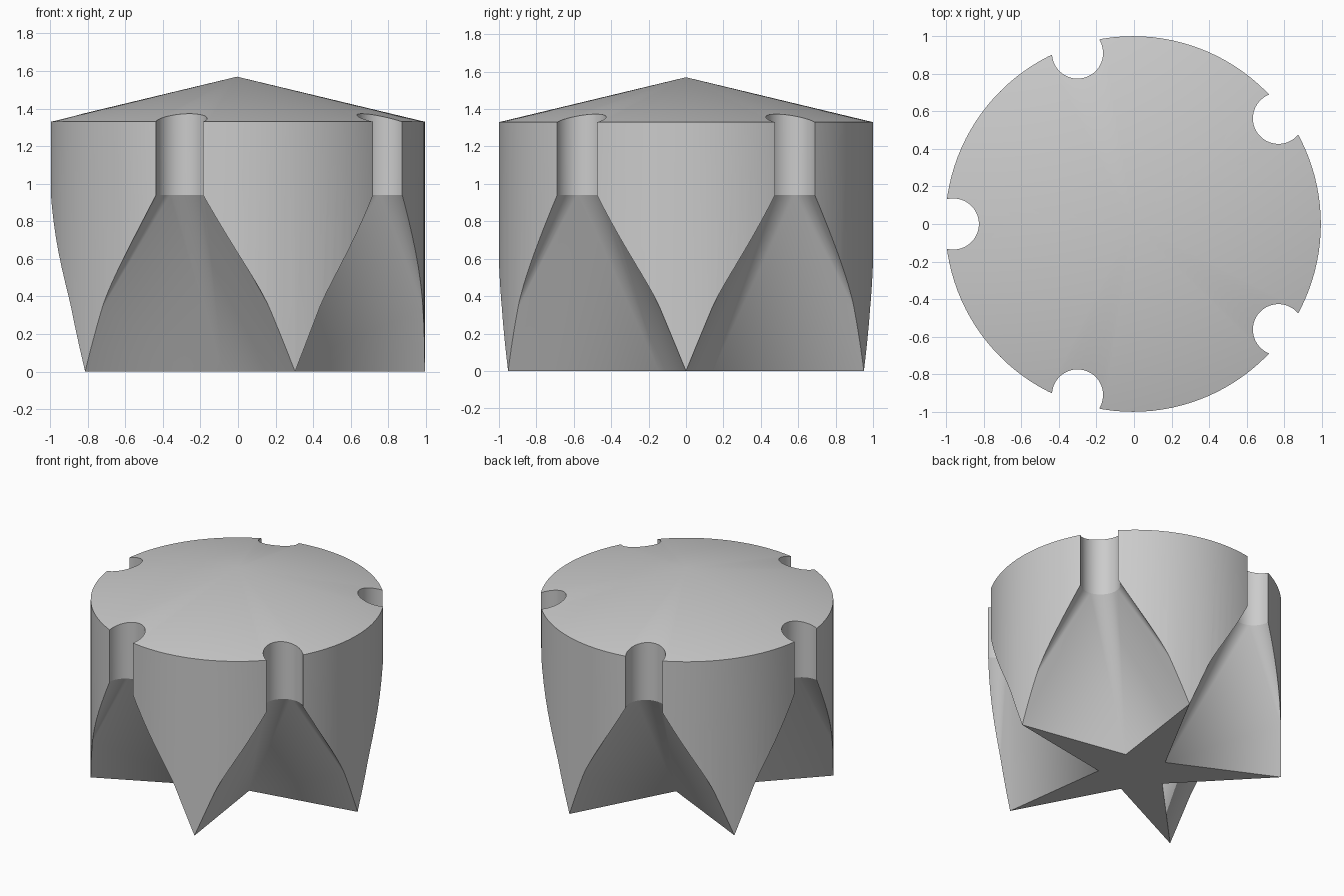
import bpy, bmesh
from math import cos, sin, pi, tau
from mathutils import Vector, Matrix

FLUTES = 5
RIM_Z, APEX_Z, FLARE_Z = 1.33, 1.57, 0.94
GROOVE_POS, GROOVE_R = 0.957, 0.136
SHIFT_X = -0.005

if "Cube" in bpy.data.objects:
    bpy.data.objects.remove(bpy.data.objects["Cube"])


def polar(radius, angle, z=0.0):
    return Vector((radius * cos(angle), radius * sin(angle), z))


def make_object(name, bm):
    bmesh.ops.recalc_face_normals(bm, faces=bm.faces)
    mesh = bpy.data.meshes.new(name)
    bm.to_mesh(mesh)
    bm.free()
    obj = bpy.data.objects.new(name, mesh)
    bpy.context.collection.objects.link(obj)
    return obj


def make_body():
    # Round drum with a shallow conical top
    bm = bmesh.new()
    bmesh.ops.create_cone(bm, cap_ends=True, segments=120, radius1=1, radius2=1,
                          depth=RIM_Z,
                          matrix=Matrix.Translation((0, 0, RIM_Z / 2)))
    top = max(bm.faces, key=lambda f: f.calc_center_median().z)
    apex = bmesh.ops.poke(bm, faces=[top])["verts"][0]
    apex.co.z = APEX_Z
    return make_object("fluted_star_body", bm)


def make_cutter(angle):
    # Round groove that flares down into a pointed notch between star tips
    half = pi / FLUTES
    inner = polar(0.246, 0)
    left, right = polar(1.001, half), polar(1.001, -half)
    base = [inner, polar(1.7, 0)]
    base += [tip + (tip - inner).normalized() * 0.12 for tip in (left, right)]
    ring = [polar(GROOVE_R, tau * i / 64, FLARE_Z) + Vector((GROOVE_POS, 0, 0))
            for i in range(64)]

    bm = bmesh.new()
    for p in base:
        bm.verts.new(p)
        bm.verts.new(p - Vector((0, 0, 0.3)))
    for p in ring:
        bm.verts.new(p)
    bmesh.ops.convex_hull(bm, input=bm.verts[:])

    # Extend the round end straight up through the top
    cap = [f for f in bm.faces if all(v.co.z > FLARE_Z - 0.001 for v in f.verts)]
    extruded = bmesh.ops.extrude_face_region(bm, geom=cap)["geom"]
    bmesh.ops.delete(bm, geom=[f for f in cap if f.is_valid], context="FACES")
    for v in extruded:
        if isinstance(v, bmesh.types.BMVert):
            v.co.z = APEX_Z + 0.2
    bmesh.ops.rotate(bm, verts=bm.verts, cent=(0, 0, 0),
                     matrix=Matrix.Rotation(angle, 3, "Z"))
    cutter = make_object("groove_cutter", bm)
    cutter.hide_render = True
    return cutter


body = make_body()
bpy.context.view_layer.objects.active = body

# Cut the five grooves
for i in range(FLUTES):
    cutter = make_cutter(tau * (i + 0.5) / FLUTES)
    mod = body.modifiers.new("groove", "BOOLEAN")
    mod.operation = "DIFFERENCE"
    mod.solver = "EXACT"
    mod.object = cutter
    bpy.ops.object.modifier_apply(modifier=mod.name)
    bpy.data.objects.remove(cutter)

body.data.transform(Matrix.Translation((SHIFT_X, 0, 0)))

# Plain grey finish
grey = bpy.data.materials.new("plain_grey")
grey.use_nodes = True
colour = (0.6, 0.6, 0.6, 1)
grey.diffuse_color = colour
grey.node_tree.nodes["Principled BSDF"].inputs["Base Color"].default_value = colour
body.data.materials.clear()
body.data.materials.append(grey)

bpy.ops.object.select_all(action="DESELECT")
body.select_set(True)
bpy.ops.object.shade_smooth_by_angle(angle=pi / 9)
